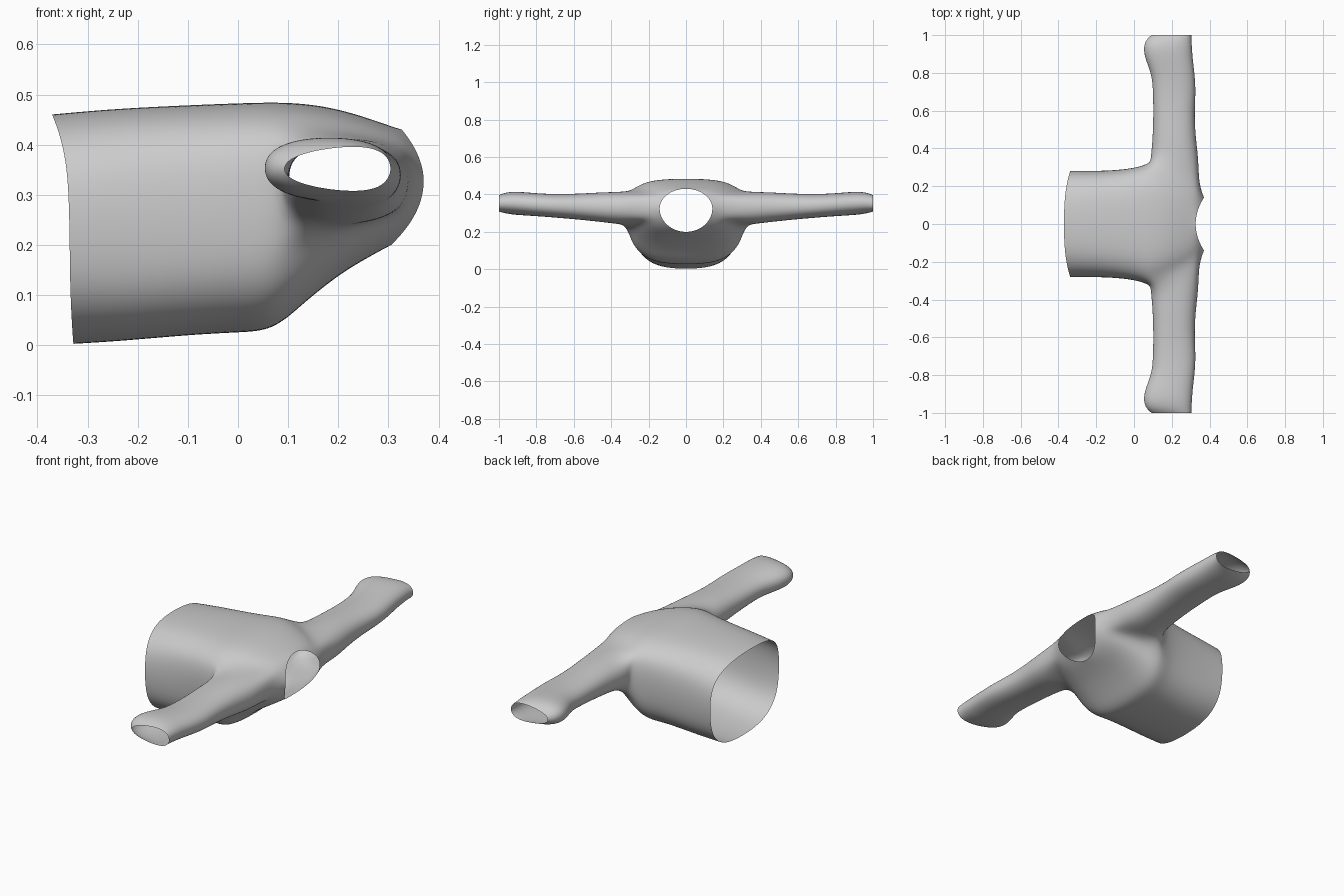
import bpy, bmesh, math

if "Cube" in bpy.data.objects:
    bpy.data.objects.remove(bpy.data.objects["Cube"])

N = 20  # columns around the torso


def power(v, p):
    return math.copysign(abs(v) ** p, v)


# torso rings, hem to neck: x at top, side, bottom; z at top, middle, bottom; half width; squareness
TORSO = [
    (-.372, -.336, -.328, .463, .25, .000, .285, 2.7),
    (-.25, -.23, -.23, .474, .26, .006, .283, 2.9),
    (-.10, -.10, -.10, .481, .28, .018, .287, 3.0),
    (.01, .01, .00, .485, .31, .023, .300, 3.0),
    (.10, .085, .07, .487, .32, .026, .325, 3.0),
    (.18, .17, .125, .478, .325, .078, .300, 2.8),
    (.25, .26, .20, .458, .325, .140, .270, 2.6),
    (.305, .345, .265, .438, .325, .178, .215, 2.3),
    (.325, .372, .303, .432, .325, .198, .143, 2.0),
]
# sleeve rings: y, x min, x max, z min, z max, flattening toward the armpit side
SLEEVE = [
    (.35, .088, .342, .240, .414, 0),
    (.45, .098, .328, .252, .412, 0),
    (.58, .102, .320, .266, .404, 0),
    (.70, .100, .328, .276, .402, 0),
    (.79, .094, .322, .283, .406, 0),
    (.87, .060, .312, .288, .413, 0),
    (.93, .048, .308, .292, .416, 0),
    (.975, .062, .305, .297, .412, .1),
    (1.0, .092, .305, .298, .406, .3),
]

bm = bmesh.new()

# torso tube
rings = []
for xt, xs, xb, zt, zm, zb, w, n in TORSO:
    ring = []
    for j in range(N):
        a = 2 * math.pi * j / N
        c, s = math.cos(a), math.sin(a)
        x = xs + ((xt if s > 0 else xb) - xs) * s * s
        z = zm + power(s, 2 / n) * ((zt - zm) if s > 0 else (zm - zb))
        ring.append(bm.verts.new((x, w * power(c, 2 / n), z)))
    rings.append(ring)

# leave armholes at columns -1..2 (and mirrored) between rings 4 and 7
holes = {-1 % N, 0, 1, 8, 9, 10}
for i in range(len(rings) - 1):
    for j in range(N):
        if 4 <= i < 7 and j in holes:
            continue
        k = (j + 1) % N
        bm.faces.new((rings[i][j], rings[i][k], rings[i + 1][k], rings[i + 1][j]))

# sleeves grown from the armhole edges
LOOP = [(4, -1), (4, 0), (4, 1), (4, 2), (5, 2), (6, 2),
        (7, 2), (7, 1), (7, 0), (7, -1), (6, -1), (5, -1)]
for side in (1, -1):
    prev = [rings[r][(c if side > 0 else 10 - c) % N] for r, c in LOOP]
    for y, x0, x1, z0, z1, flat in SLEEVE:
        cur = []
        for k in range(12):
            a = math.radians(225 - 30 * k)
            c, s = power(math.cos(a), .85), power(math.sin(a), .85)
            squash = 1 - flat * (1 - c) * .7
            cur.append(bm.verts.new(((x0 + x1) / 2 + c * (x1 - x0) / 2 * 1.03, side * y,
                                     (z0 + z1) / 2 + s * (z1 - z0) / 2 * 1.03 * squash)))
        for k in range(12):
            m = (k + 1) % 12
            bm.faces.new((prev[k], prev[m], cur[m], cur[k]))
        prev = cur

bmesh.ops.recalc_face_normals(bm, faces=bm.faces)
mesh = bpy.data.meshes.new("sweater")
bm.to_mesh(mesh)
bm.free()
mesh.polygons.foreach_set("use_smooth", [True] * len(mesh.polygons))
sweater = bpy.data.objects.new("sweater", mesh)
bpy.context.collection.objects.link(sweater)

# smooth cloth surface
sub = sweater.modifiers.new("smooth", "SUBSURF")
sub.levels = sub.render_levels = 3
